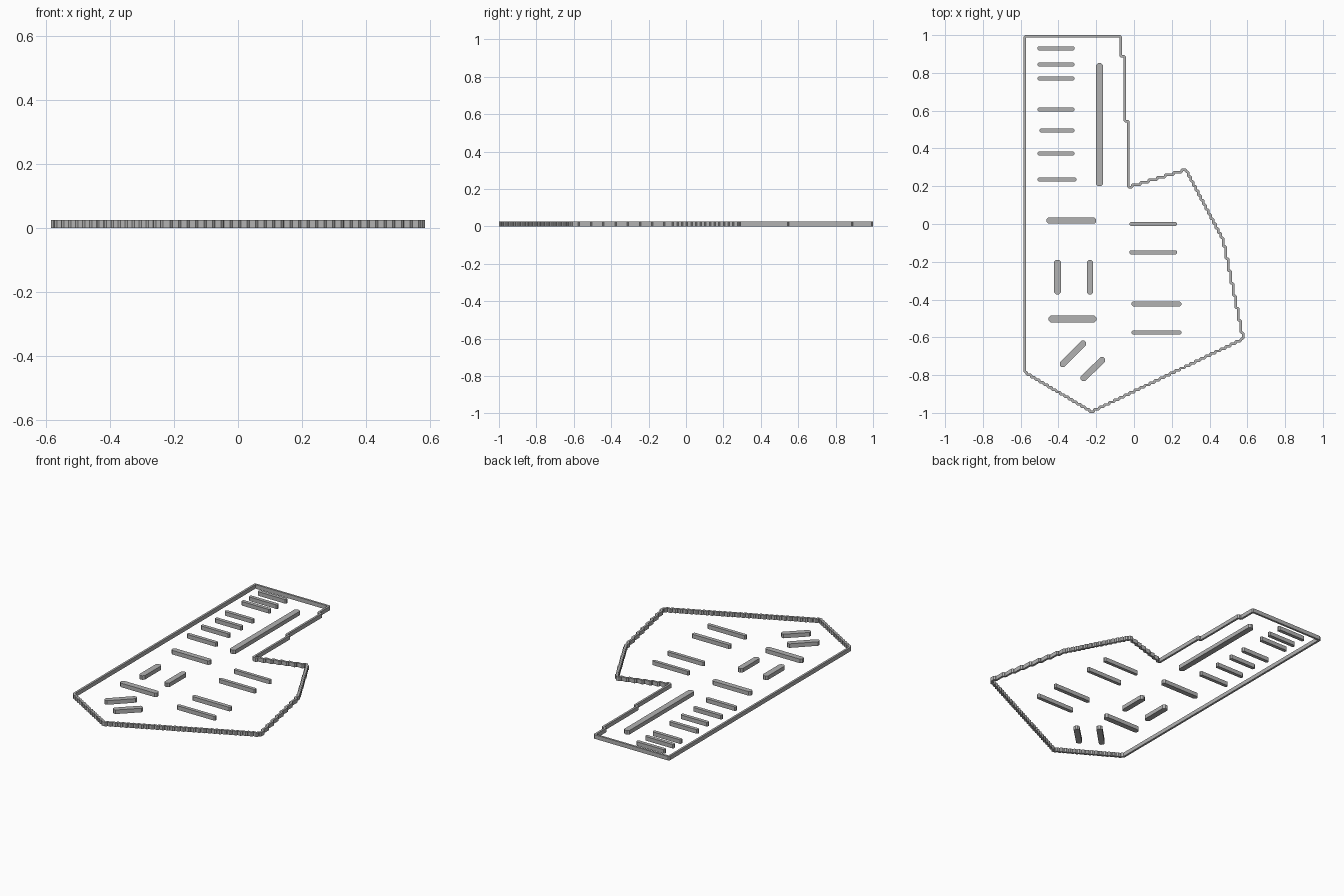
import bpy
import bmesh
from math import tan, pi
from mathutils import Vector

HEIGHT = 0.025
WALL = 0.0128

cube = bpy.data.objects.get("Cube")
if cube:
    bpy.data.objects.remove(cube, do_unlink=True)

grey = bpy.data.materials.new("light grey")
grey.use_nodes = True
GREY = (0.45, 0.45, 0.45, 1)
grey.diffuse_color = GREY
grey.node_tree.nodes["Principled BSDF"].inputs["Base Color"].default_value = GREY


def finish(bm, name):
    """Extrude the flat faces up to full height and make an object."""
    result = bmesh.ops.extrude_face_region(bm, geom=bm.faces[:])
    verts = [g for g in result["geom"] if isinstance(g, bmesh.types.BMVert)]
    bmesh.ops.translate(bm, verts=verts, vec=(0, 0, HEIGHT))
    bmesh.ops.recalc_face_normals(bm, faces=bm.faces)
    mesh = bpy.data.meshes.new(name)
    bm.to_mesh(mesh)
    bm.free()
    mesh.materials.append(grey)
    obj = bpy.data.objects.new(name, mesh)
    bpy.context.collection.objects.link(obj)


def stairs(a, b, count):
    """Points of a stepped line; the longer axis holds the treads."""
    a, b = Vector(a), Vector(b)
    d = b - a
    run, rise = Vector((d.x, 0)), Vector((0, d.y))
    if abs(d.y) > abs(d.x):
        run, rise = rise, run
    points = [a]
    for i in range(count):
        p = a + run * (i + 0.5) / count + rise * i / count
        points += [p, p + rise / count]
    return points


def chamfer(points, size):
    """Cut each corner of a closed loop."""
    out = []
    for i, p in enumerate(points):
        for q in (points[i - 1], points[(i + 1) % len(points)]):
            out.append(p + (q - p).normalized() * size)
    return out


def offset(points, dist):
    """Mitred offset of a closed loop."""
    out = []
    for i, p in enumerate(points):
        d1 = (p - points[i - 1]).normalized()
        d2 = (points[(i + 1) % len(points)] - p).normalized()
        n1, n2 = Vector((-d1.y, d1.x)), Vector((-d2.y, d2.x))
        out.append(p + (n1 + n2) * dist / (1 + n1.dot(n2)))
    return out


# Outer wall: straight runs first, then stepped slopes
path = [Vector(p) for p in (
    (-0.578, 0.994), (-0.07, 0.994), (-0.07, 0.887), (-0.05, 0.887),
    (-0.05, 0.545), (-0.031, 0.545))]
corners = [(-0.031, 0.195), (0.275, 0.288), (0.472, -0.085),
           (0.578, -0.608), (-0.225, -0.994), (-0.578, -0.785)]
for a, b, count in zip(corners, corners[1:], (7, 15, 8, 30, 16)):
    path += stairs(a, b, count)
path.append(Vector(corners[-1]))
path = chamfer(path, 0.004)

bm = bmesh.new()
sides = [[bm.verts.new((p.x, p.y, 0)) for p in offset(path, s * WALL / 2)]
         for s in (1, -1)]
for i in range(len(path)):
    bm.faces.new((sides[0][i - 1], sides[0][i], sides[1][i], sides[1][i - 1]))
finish(bm, "outer_wall")


def bar(name, a, b, width):
    """Bar with clipped corners, running from tip a to tip b."""
    a, b = Vector(a), Vector(b)
    d = (b - a).normalized()
    n = Vector((-d.y, d.x)) * width / 2
    cut = width / 2 * (2 - 2 * tan(pi / 8)) / 2
    bm = bmesh.new()
    outline = []
    for tip, inward, side in ((a, d, n), (b, -d, -n)):
        outline += [tip + inward * cut + side, tip + side * 0.41,
                    tip - side * 0.41, tip + inward * cut - side]
    bm.faces.new([bm.verts.new((p.x, p.y, 0)) for p in outline])
    finish(bm, name)


# Short slats up the narrow wing
for i, y in enumerate((0.93, 0.844, 0.77, 0.606, 0.495, 0.373, 0.235)):
    left = -0.5 if i == 4 else -0.511
    right = -0.305 if i == 6 else -0.315
    bar(f"wing_slat_{i + 1}", (left, y), (right, y), 0.022)
bar("wing_long_bar", (-0.183, 0.852), (-0.183, 0.2), 0.037)

# Square of bars in the middle
bar("middle_back_bar", (-0.463, 0.018), (-0.2, 0.018), 0.032)
bar("middle_right_bar", (-0.405, -0.19), (-0.405, -0.373), 0.037)
bar("middle_left_bar", (-0.233, -0.19), (-0.233, -0.373), 0.034)
bar("middle_front_bar", (-0.452, -0.503), (-0.198, -0.503), 0.035)

# Diagonal pair at the front
bar("diagonal_bar_1", (-0.388, -0.753), (-0.258, -0.623), 0.034)
bar("diagonal_bar_2", (-0.278, -0.827), (-0.158, -0.71), 0.034)

# Bars in the wide wing
for i, (x, y, w) in enumerate(((-0.024, 0.0, 0.02), (-0.024, -0.15, 0.021),
                               (-0.013, -0.423, 0.025), (-0.013, -0.574, 0.022))):
    length = 0.252 if i < 2 else 0.264
    bar(f"wide_wing_bar_{i + 1}", (x, y), (x + length, y), w)
